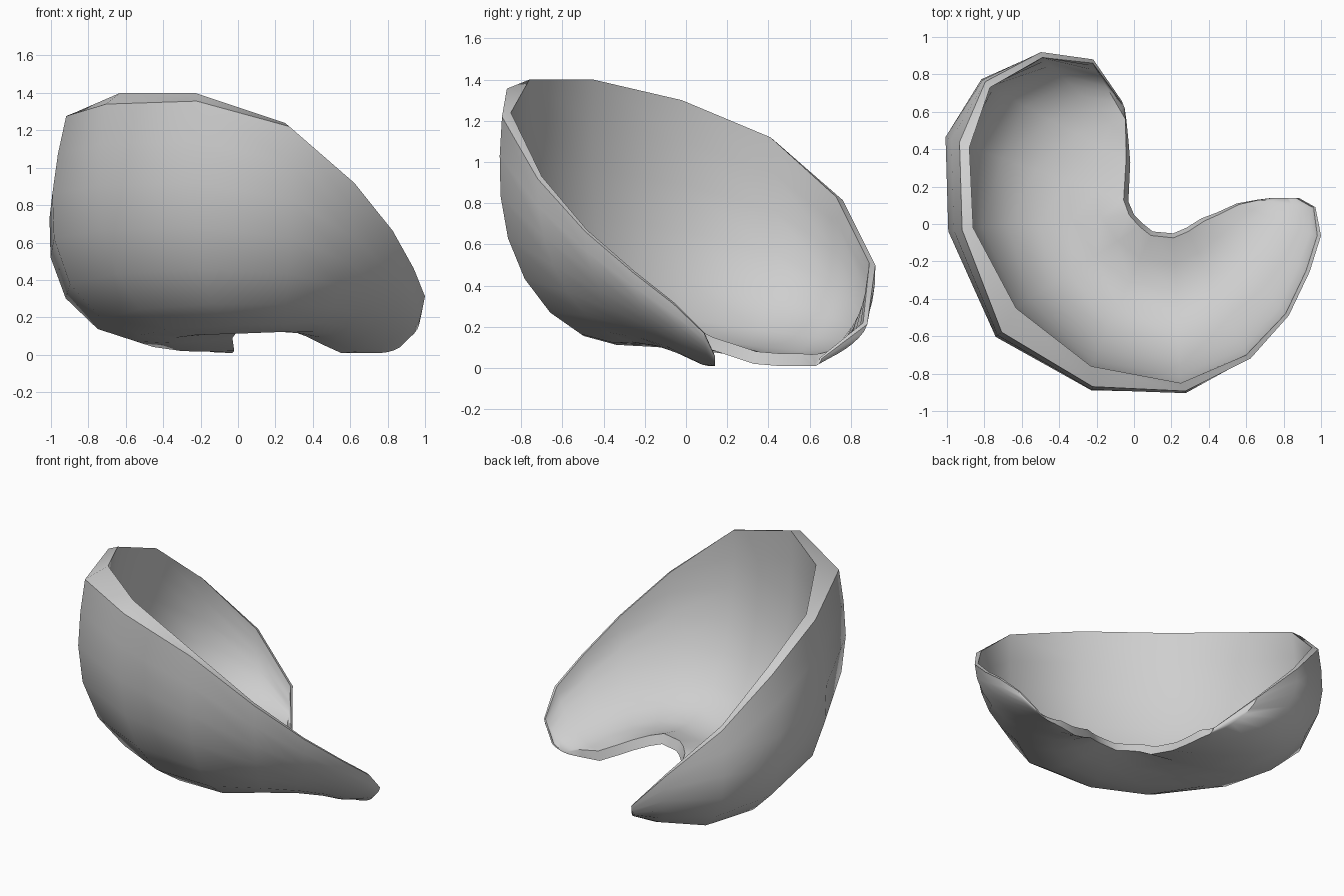
import bpy, bmesh, math
from mathutils import Vector

default_cube = bpy.data.objects.get("Cube")
if default_cube:
    bpy.data.objects.remove(default_cube, do_unlink=True)

# Cross-section stations: inner lip point, notch edge point, squareness, lip width
STATIONS = [
    ((.87, .14, .06), (.74, .14, .01), 1.6, .01),
    ((.96, .09, .17), (.66, .13, .01), 1.7, .01),
    ((.98, -.06, .32), (.55, .11, .01), 1.8, .02),
    ((.92, -.25, .47), (.44, .06, .06), 1.8, .02),
    ((.81, -.48, .67), (.36, .03, .1), 1.9, .02),
    ((.6, -.7, .93), (.28, -.02, .13), 2.2, .03),
    ((.25, -.85, 1.24), (.21, -.05, .15), 2.9, .05),
    ((-.23, -.76, 1.4), (.1, -.04, .14), 3.1, .11),
    ((-.63, -.45, 1.4), (.05, 0, .14), 3.5, .15),
    ((-.86, -.02, 1.3), (0, .05, .13), 4.6, .06),
    ((-.88, .41, 1.12), (-.03, .12, .09), 5, .06),
    ((-.77, .73, .83), (-.02, .33, .02), 3.6, .04),
    ((-.49, .89, .51), (-.03, .45, .01), 2.4, .03),
    ((-.22, .86, .22), (-.04, .55, .01), 1.5, .02),
    ((-.07, .65, .05), (-.05, .62, .01), 1.5, .01),
]
STEPS = 9
BOWL_CENTRE = Vector((-.3, .1, 0))


def section(notch, lip, squareness, bulge):
    """Rounded-corner path that runs out from the notch and up to the lip."""
    points = []
    for step in range(STEPS + 1):
        angle = math.pi / 2 * step / STEPS
        s, c = math.sin(angle), max(math.cos(angle), 0)
        radius = (s ** squareness + c ** squareness) ** (-1 / squareness)
        across, rise = radius * s, 1 - radius * c
        # The underside sags a little between the notch and the wall
        sag = notch.z * .35 * math.sin(math.pi * across)
        across *= 1 + bulge * math.sin(math.pi * rise)
        point = notch.lerp(lip, across)
        point.z = notch.z + (lip.z - notch.z) * rise - sag
        points.append(point)
    return points


def make_shell(name, material):
    bm = bmesh.new()
    loops = []
    for lip, notch, squareness, width in STATIONS:
        lip, notch = Vector(lip), Vector(notch)
        height = lip.z - notch.z
        outward = lip - BOWL_CENTRE
        outward.z = 0
        outward.normalize()
        outer_lip = lip + outward * width - Vector((0, 0, width * .4))
        # The notch edge has its own small bevelled thickness
        inner_notch = notch.lerp(lip, .03)
        inner_notch.z = notch.z + min(.06, height * .3)
        bulge = .03 * max(squareness - 2, 0) * height
        outside = section(notch, outer_lip, squareness, bulge)
        inside = section(inner_notch, lip, squareness * .95, bulge / 2)
        # Closed loop: outer wall up, then inner wall back down
        loops.append([bm.verts.new(p) for p in outside + inside[::-1]])

    # Skin the neighbouring loops and close the two tips
    for a, b in zip(loops, loops[1:]):
        for i in range(len(a)):
            j = (i + 1) % len(a)
            bm.faces.new((a[i], a[j], b[j], b[i]))
    for tip in (loops[0], loops[-1]):
        for i in range(STEPS):
            bm.faces.new((tip[i], tip[i + 1], tip[-2 - i], tip[-1 - i]))
    bmesh.ops.recalc_face_normals(bm, faces=bm.faces)

    mesh = bpy.data.meshes.new(name)
    bm.to_mesh(mesh)
    bm.free()
    mesh.materials.append(material)
    obj = bpy.data.objects.new(name, mesh)
    bpy.context.collection.objects.link(obj)
    return obj


# Plain grey finish
grey = bpy.data.materials.new("light_grey")
grey.use_nodes = True
colour = (.62, .62, .62, 1)
grey.diffuse_color = colour
grey.node_tree.nodes["Principled BSDF"].inputs["Base Color"].default_value = colour

# Curved open shell with a notch at the back
shell = make_shell("curved_shell", grey)
bpy.ops.object.select_all(action="DESELECT")
shell.select_set(True)
bpy.context.view_layer.objects.active = shell
bpy.ops.object.shade_smooth_by_angle(angle=math.radians(42))
